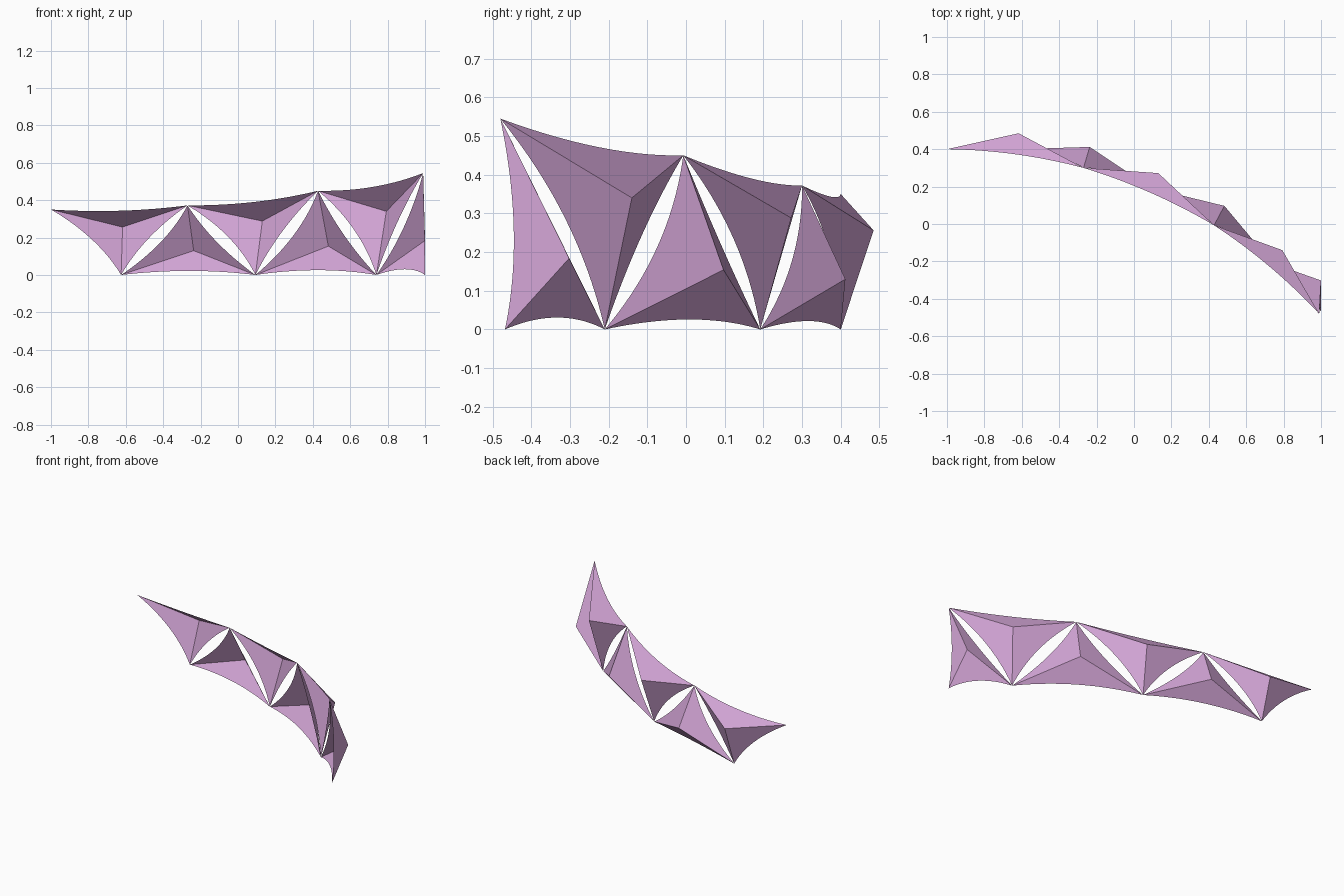
import bpy
from mathutils import Vector

if "Cube" in bpy.data.objects:
    bpy.data.objects.remove(bpy.data.objects["Cube"])

SEGS = 24

mat = bpy.data.materials.new("mauve_sheet")
mat.diffuse_color = (0.66, 0.38, 0.68, 1)
mat.use_nodes = True
mat.node_tree.nodes["Principled BSDF"].inputs["Base Color"].default_value = mat.diffuse_color

# Anchor points along the upper and lower rims of the curved screen
top = [Vector(p) for p in ((-1.0, 0.40, 0.35), (-0.27, 0.30, 0.372),
                           (0.428, -0.007, 0.45), (0.99, -0.48, 0.545))]
low = [Vector(p) for p in ((-0.625, 0.40, 0), (0.093, 0.192, 0),
                           (0.74, -0.21, 0), (1.0, -0.468, 0))]

# Peaks pushed out behind each hanging / standing panel
top_peaks = [(-0.617, 0.485, 0.256), (0.13, 0.272, 0.288), (0.793, -0.14, 0.34)]
low_peaks = [(-0.237, 0.412, 0.13), (0.483, 0.097, 0.154), (1.0, -0.302, 0.184)]


def scalloped_panel(name, corners, peak):
    """Three flat facets meeting at a peak, each with a concave outer edge."""
    peak = Vector(peak)
    verts, faces = [peak], []
    rim = []
    for i in range(3):
        a, b = corners[i], corners[(i + 1) % 3]
        ctrl = (a + b + peak) / 3
        for k in range(SEGS):
            t = k / SEGS
            rim.append(a * (1 - t) ** 2 + ctrl * 2 * t * (1 - t) + b * t * t)
    verts += rim
    n = len(rim)
    for i in range(3):
        # one planar facet per side
        ids = [1 + (i * SEGS + k) % n for k in range(SEGS + 1)]
        faces += [(0, ids[k], ids[k + 1]) for k in range(SEGS)]
    me = bpy.data.meshes.new(name)
    me.from_pydata(verts, [], faces)
    me.materials.append(mat)
    ob = bpy.data.objects.new(name, me)
    bpy.context.collection.objects.link(ob)


# Alternate hanging panels (two upper corners) and standing panels (two lower)
for i in range(3):
    scalloped_panel(f"hanging_panel_{i + 1}", (top[i], low[i], top[i + 1]), top_peaks[i])
    scalloped_panel(f"standing_panel_{i + 1}", (low[i], low[i + 1], top[i + 1]), low_peaks[i])
